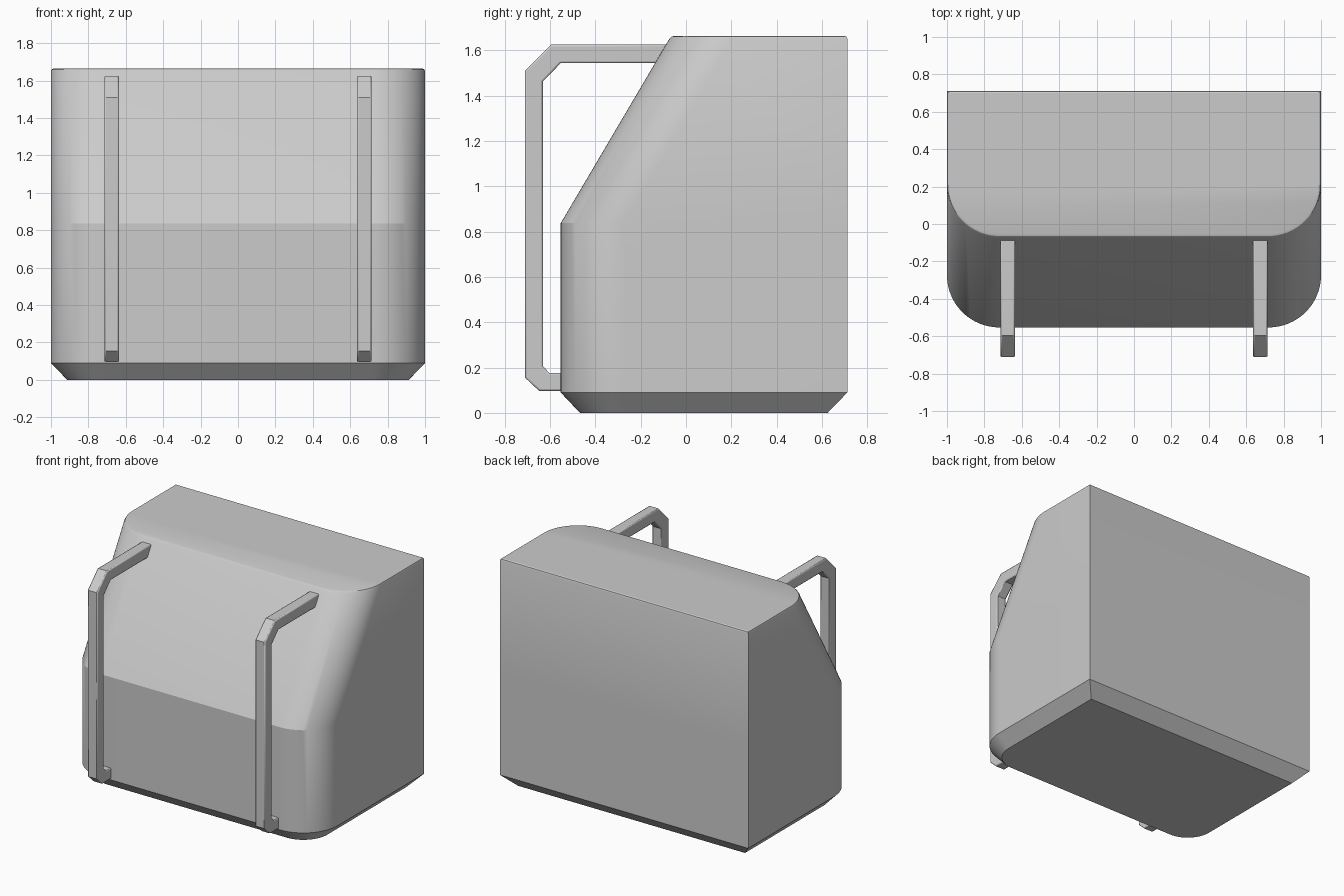
import bpy, bmesh, math

if "Cube" in bpy.data.objects:
    bpy.data.objects.remove(bpy.data.objects["Cube"])

W, BACK, FRONT, RADIUS, STEPS = 1.0, 0.712, -0.553, 0.28, 16


def make_object(name, bm):
    bmesh.ops.recalc_face_normals(bm, faces=bm.faces[:])
    mesh = bpy.data.meshes.new(name)
    bm.to_mesh(mesh)
    bm.free()
    obj = bpy.data.objects.new(name, mesh)
    bpy.context.collection.objects.link(obj)
    return obj


def outline(z, front, inset):
    """Footprint with square back corners and rounded front corners."""
    w, back, r = W - inset, BACK - inset, RADIUS - inset
    right = [(w, back)]
    for i in range(STEPS + 1):
        a = math.pi / 2 * i / STEPS
        right.append((w - r + r * math.cos(a), front + r - r * math.sin(a)))
    left = [(-x, y) for x, y in reversed(right)]
    return [(x, y, z) for x, y in right + left]


# Body: chamfered base, upright wall, leaning front, softened top rim
bm = bmesh.new()
layers = [(0, FRONT + 0.085, 0.087), (0.09, FRONT, 0), (0.837, FRONT, 0),
          (1.650, -0.074, 0), (1.660, -0.064, 0.004), (1.664, -0.052, 0.012)]
rings = [[bm.verts.new(p) for p in outline(*layer)] for layer in layers]
for low, high in zip(rings, rings[1:]):
    n = len(low)
    for i in range(n):
        j = (i + 1) % n
        bm.faces.new((low[i], low[j], high[j], high[i]))
bm.faces.new(rings[0])
bm.faces.new(rings[-1])
body = make_object("body", bm)

# Grab rails: side profile (y, z) given thickness in x, mirrored to the left
profile = [(-0.07, 1.625), (-0.595, 1.625), (-0.71, 1.51), (-0.71, 0.155),
           (-0.648, 0.097), (-0.53, 0.097), (-0.53, 0.176), (-0.603, 0.176),
           (-0.632, 0.207), (-0.632, 1.462), (-0.553, 1.543), (-0.115, 1.543)]
bm = bmesh.new()
face = bm.faces.new([bm.verts.new((0.635, y, z)) for y, z in profile])
ext = bmesh.ops.extrude_face_region(bm, geom=[face])
verts = [v for v in ext["geom"] if isinstance(v, bmesh.types.BMVert)]
bmesh.ops.translate(bm, verts=verts, vec=(0.08, 0, 0))
rails = make_object("front_rails", bm)
rails.modifiers.new("Mirror", 'MIRROR')
bevel = rails.modifiers.new("Bevel", 'BEVEL')
bevel.width, bevel.segments = 0.008, 2
bevel.limit_method, bevel.angle_limit = 'ANGLE', math.radians(60)

# Smooth curved surfaces while keeping crisp edges
for obj in (body, rails):
    bpy.ops.object.select_all(action='DESELECT')
    obj.select_set(True)
    bpy.context.view_layer.objects.active = obj
    bpy.ops.object.shade_smooth_by_angle(angle=math.radians(25))
